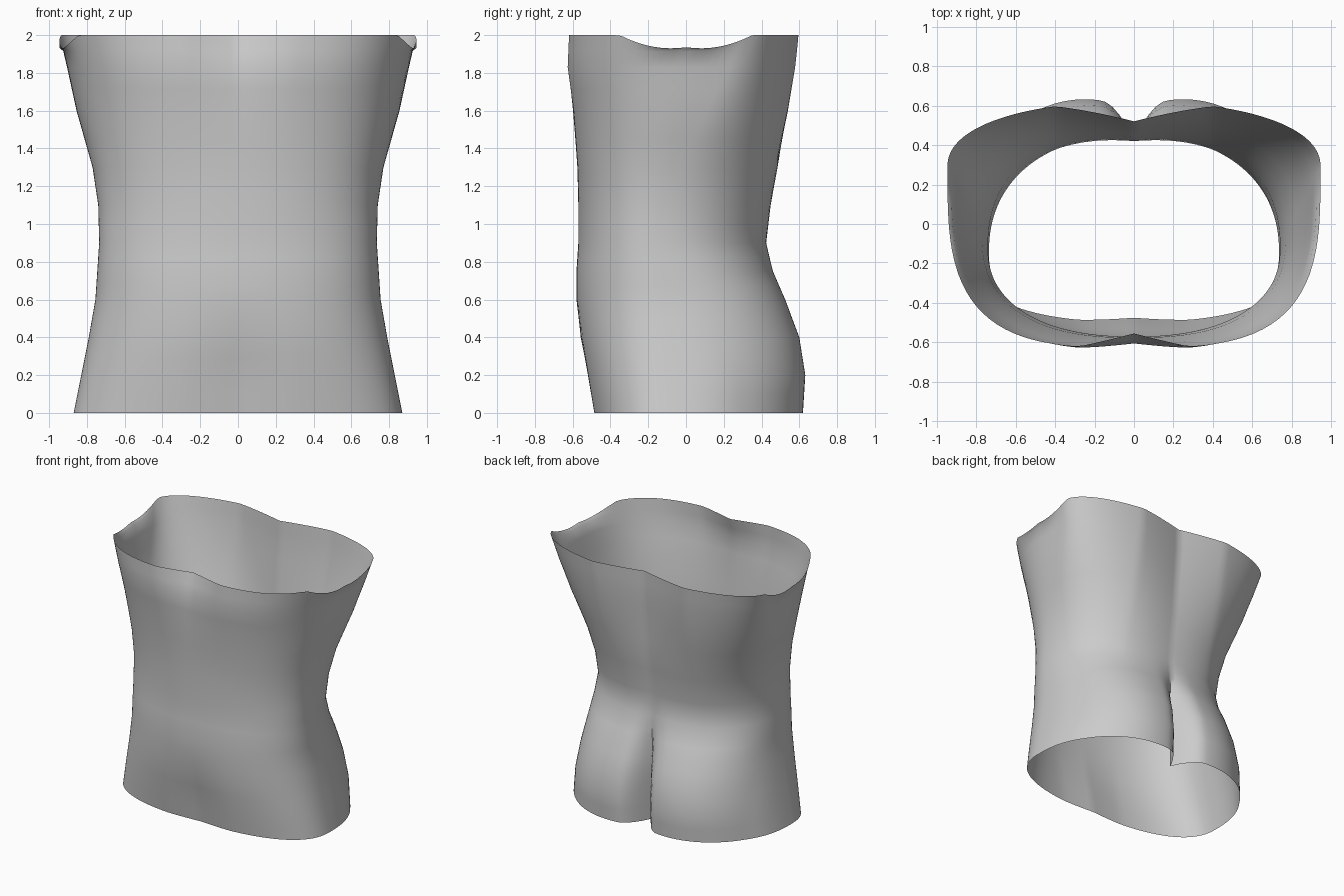
import bpy
import math

cube = bpy.data.objects.get("Cube")
if cube:
    bpy.data.objects.remove(cube, do_unlink=True)

COLUMNS = 144
STEPS = 2

# Cross-sections from hips to chest:
# height, half width, y of widest point, front y, back y,
# front roundness, back roundness, front hollow, spine hollow, cleft depth
SECTIONS = [
    (0.00, 0.87, -0.08, -0.495, 0.60, 2.5, 2.4, 0.02, 0, 0.18),
    (0.20, 0.83, -0.08, -0.53, 0.61, 2.5, 2.5, 0.02, 0, 0.19),
    (0.40, 0.79, -0.09, -0.565, 0.585, 2.4, 2.5, 0.01, 0, 0.16),
    (0.60, 0.755, -0.11, -0.58, 0.52, 2.35, 2.5, 0, 0, 0.10),
    (0.75, 0.745, -0.13, -0.58, 0.47, 2.3, 2.35, 0, 0.01, 0.03),
    (0.90, 0.735, -0.15, -0.57, 0.45, 2.25, 2.25, 0, 0.03, 0),
    (1.10, 0.74, -0.12, -0.57, 0.48, 2.3, 2.3, 0, 0.04, 0),
    (1.30, 0.77, -0.05, -0.575, 0.52, 2.5, 2.35, 0, 0.05, 0),
    (1.60, 0.855, 0.10, -0.605, 0.575, 2.7, 2.35, 0.01, 0.08, 0),
    (1.83, 0.905, 0.22, -0.635, 0.605, 3.0, 2.3, 0.03, 0.09, 0),
    (2.00, 0.945, 0.29, -0.625, 0.62, 3.3, 2.2, 0.07, 0.10, 0),
]


def falloff(x, reach, power):
    """One on the centre line, fading to zero at the given reach."""
    return max(0.0, 1.0 - abs(x) / reach) ** power


def swell(x, centre, reach):
    """Rounded bump on each side of the body."""
    return max(0.0, 1.0 - ((abs(x) - centre) / reach) ** 2)


def ring(section):
    """Points of one closed cross-section, counter-clockwise from above."""
    z, width, mid, front, back, round_f, round_b, hollow, spine, cleft = section
    points = []
    for i in range(COLUMNS):
        angle = math.tau * i / COLUMNS
        c, s = math.cos(angle), math.sin(angle)
        power = round_b if s > 0 else round_f
        radius = (abs(c) ** power + abs(s) ** power) ** (1 / power)
        x = width * c / radius
        if s > 0:
            y = mid + (back - mid) * s / radius
            y -= spine * falloff(x, 0.4, 1.0) + cleft * falloff(x, 0.18, 2.3)
            # Fullness of each buttock
            y += 0.25 * cleft * swell(x, 0.42, 0.34)
        else:
            y = mid + (mid - front) * s / radius
            y += hollow * falloff(x, 0.28, 1.0)
        points.append((x, y, z))
    return points


def in_between(a, b, t):
    return tuple(p + (q - p) * t for p, q in zip(a, b))


# Stack of cross-sections
levels = []
for low, high in zip(SECTIONS, SECTIONS[1:]):
    levels += [in_between(low, high, k / STEPS) for k in range(STEPS)]
levels.append(SECTIONS[-1])

verts = [point for level in levels for point in ring(level)]

# Shallow scoop under each arm along the top rim
first_rim = len(verts) - COLUMNS
for i in range(first_rim, len(verts)):
    x, y, z = verts[i]
    if abs(x) > 0.5:
        verts[i] = (x, y, z - 0.07 * swell(y, 0.08, 0.27))

# Open shell between neighbouring rings
faces = []
for row in range(len(levels) - 1):
    base = row * COLUMNS
    for i in range(COLUMNS):
        j = (i + 1) % COLUMNS
        faces.append((base + i, base + j, base + COLUMNS + j, base + COLUMNS + i))

mesh = bpy.data.meshes.new("torso_shell")
mesh.from_pydata(verts, [], faces)
mesh.update()
torso = bpy.data.objects.new("torso_shell", mesh)
bpy.context.collection.objects.link(torso)

# Plain grey surface
grey = bpy.data.materials.new("plain_grey")
grey.use_nodes = True
colour = (0.6, 0.6, 0.6, 1.0)
grey.diffuse_color = colour
for node in grey.node_tree.nodes:
    if node.type == "BSDF_PRINCIPLED":
        node.inputs["Base Color"].default_value = colour
mesh.materials.append(grey)

# Smooth skin with a sharp cleft
bpy.ops.object.select_all(action="DESELECT")
torso.select_set(True)
bpy.context.view_layer.objects.active = torso
bpy.ops.object.shade_smooth_by_angle(angle=math.radians(45))
